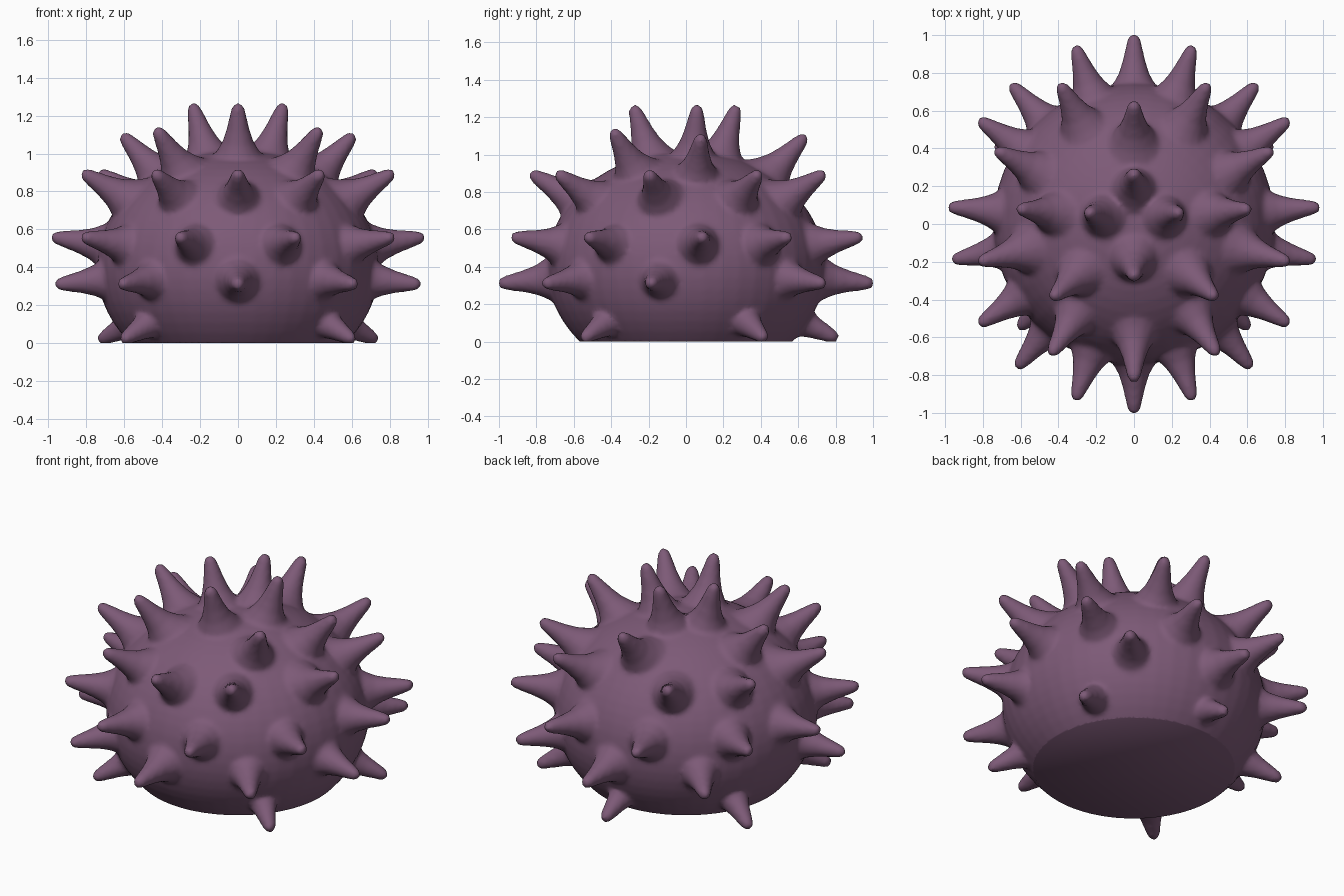
import bpy, bmesh, math
from mathutils import Vector, Matrix

if "Cube" in bpy.data.objects:
    bpy.data.objects.remove(bpy.data.objects["Cube"])

CENTRE = Vector((0, 0, 0.40))
BODY = (0.745, 0.745, 0.62)

# spike tips on the right half (x >= 0), ring by ring; mirrored across x
TIPS = [
    (0, 0.27, 1.26), (0.24, 0.06, 1.26), (0, -0.28, 1.26),
    (0, 0.64, 1.10), (0.61, 0.08, 1.10), (0.43, -0.39, 1.13),
    (0, -0.83, 0.90), (0.44, -0.69, 0.90), (0.82, -0.20, 0.90),
    (0.73, 0.39, 0.90), (0.39, 0.74, 0.90),
    (0.31, 0.94, 0.56), (0.82, 0.55, 0.56), (0.98, 0.09, 0.56),
    (0.82, -0.53, 0.56), (0.31, -0.93, 0.56),
    (0, 1.0, 0.31), (0.65, 0.74, 0.31), (0.96, -0.19, 0.31),
    (0.62, -0.76, 0.31), (0, -1.0, 0.31),
    (0, 0.81, 0.015), (0.73, 0.42, 0.015), (0.61, -0.55, 0.015),
]
# spike profile: distance back from the tip, radius
PROFILE = [(0.0, 0.014), (0.012, 0.028), (0.035, 0.037), (0.14, 0.060),
           (0.21, 0.082), (0.27, 0.115), (0.34, 0.17), (0.42, 0.17)]
SIDES = 16


def add_spike(bm, tip):
    """Closed, rounded cone pointing outwards from the body centre."""
    tip = Vector(tip)
    axis = (tip - CENTRE).normalized()
    tip += axis * 0.004
    rot = axis.to_track_quat('Z', 'Y').to_matrix()
    rings = []
    for d, r in PROFILE:
        rings.append([bm.verts.new(tip + rot @ Vector((
            r * math.cos(2 * math.pi * i / SIDES),
            r * math.sin(2 * math.pi * i / SIDES), -d))) for i in range(SIDES)])
    for a, b in zip(rings, rings[1:]):
        for i in range(SIDES):
            j = (i + 1) % SIDES
            bm.faces.new((a[i], b[i], b[j], a[j]))
    bm.faces.new(rings[0])
    bm.faces.new(rings[-1][::-1])


# flattened round body plus all spikes
bm = bmesh.new()
bmesh.ops.create_uvsphere(bm, u_segments=48, v_segments=32, radius=1,
                          matrix=Matrix.Translation(CENTRE) @ Matrix.Diagonal((*BODY, 1)))
for x, y, z in TIPS:
    add_spike(bm, (x, y, z))
    if x > 0:
        add_spike(bm, (-x, y, z))
bmesh.ops.recalc_face_normals(bm, faces=bm.faces[:])
mesh = bpy.data.meshes.new("spiky_body")
bm.to_mesh(mesh)
bm.free()
obj = bpy.data.objects.new("spiky_body", mesh)
bpy.context.collection.objects.link(obj)

# melt the spikes into the body
remesh = obj.modifiers.new("merge", 'REMESH')
remesh.mode = 'VOXEL'
remesh.voxel_size = 0.016
smooth = obj.modifiers.new("soften", 'SMOOTH')
smooth.factor = 0.5
smooth.iterations = 3
dg = bpy.context.evaluated_depsgraph_get()
merged = bpy.data.meshes.new_from_object(obj.evaluated_get(dg))
obj.modifiers.clear()

# flat underside
bm = bmesh.new()
bm.from_mesh(merged)
bmesh.ops.bisect_plane(bm, geom=bm.verts[:] + bm.edges[:] + bm.faces[:], dist=1e-5,
                       plane_co=(0, 0, 0), plane_no=(0, 0, 1), clear_inner=True)
bmesh.ops.holes_fill(bm, edges=[e for e in bm.edges if e.is_boundary], sides=0)
bmesh.ops.recalc_face_normals(bm, faces=bm.faces[:])
bm.to_mesh(merged)
bm.free()
obj.data = merged

# single dusky purple
mat = bpy.data.materials.new("dusky_purple")
mat.diffuse_color = (0.205, 0.102, 0.185, 1)
mat.use_nodes = True
mat.node_tree.nodes["Principled BSDF"].inputs["Base Color"].default_value = mat.diffuse_color
merged.materials.clear()
merged.materials.append(mat)
for p in merged.polygons:
    p.material_index = 0

bpy.context.view_layer.objects.active = obj
obj.select_set(True)
bpy.ops.object.shade_smooth_by_angle(angle=math.radians(50))
